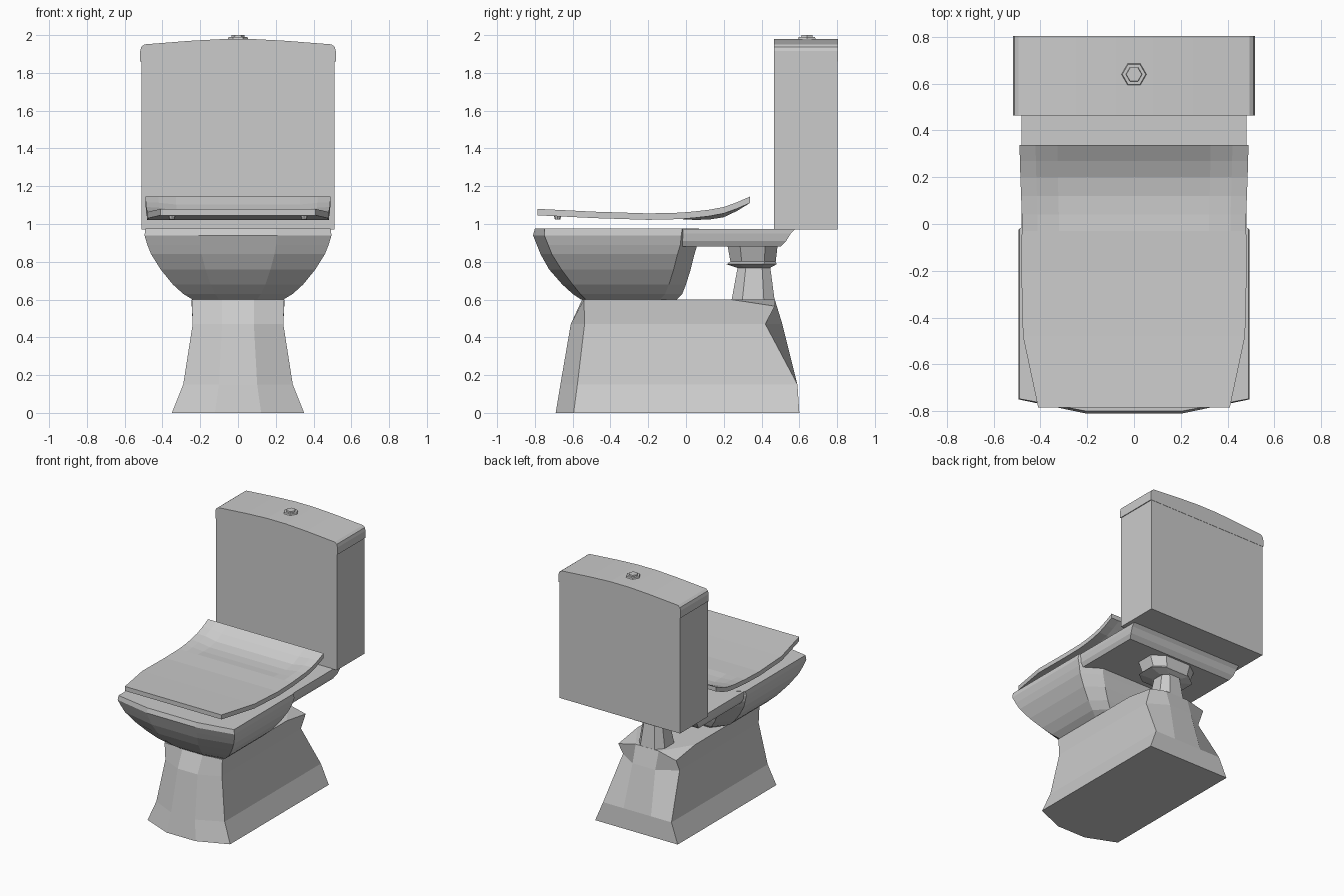
import bpy
import bmesh
from math import pi
from mathutils import Matrix

cube = bpy.data.objects.get("Cube")
if cube:
    bpy.data.objects.remove(cube, do_unlink=True)

# Single ceramic colour
ceramic = bpy.data.materials.new("grey ceramic")
colour = (0.6, 0.6, 0.6, 1)
ceramic.diffuse_color = colour
ceramic.use_nodes = True
for node in ceramic.node_tree.nodes:
    if node.type == 'BSDF_PRINCIPLED':
        node.inputs["Base Color"].default_value = colour


def finish(name, bm):
    bmesh.ops.recalc_face_normals(bm, faces=bm.faces)
    mesh = bpy.data.meshes.new(name)
    bm.to_mesh(mesh)
    bm.free()
    mesh.materials.append(ceramic)
    obj = bpy.data.objects.new(name, mesh)
    bpy.context.collection.objects.link(obj)
    return obj


def loft(name, rings):
    """Skin a list of equal-length rings and cap both ends."""
    bm = bmesh.new()
    loops = [[bm.verts.new(p) for p in ring] for ring in rings]
    for a, b in zip(loops, loops[1:]):
        for i in range(len(a)):
            j = (i + 1) % len(a)
            bm.faces.new((a[i], a[j], b[j], b[i]))
    caps = [bm.faces.new(loops[0]), bm.faces.new(loops[-1])]
    bmesh.ops.triangulate(bm, faces=caps)
    return finish(name, bm)


def mirrored(half):
    """Close a right-hand half outline into a full symmetric ring."""
    return half + [(-x, y, z) for x, y, z in reversed(half)]


def octagon(z, w, y0, y1):
    c = (y1 - y0) * 0.25
    return mirrored([(w * 0.55, y0, z), (w, y0 + c, z),
                     (w, y1 - c, z), (w * 0.55, y1, z)])


def disc(name, radius, top_radius, z0, z1, x, y, sides):
    bm = bmesh.new()
    bmesh.ops.create_cone(bm, cap_ends=True, segments=sides, radius1=radius,
                          radius2=top_radius, depth=z1 - z0,
                          matrix=Matrix.Translation((x, y, (z0 + z1) / 2))
                          @ Matrix.Rotation(pi / 2, 4, 'Z'))
    return finish(name, bm)


# Pedestal: height, half width, front, front corner, rear corner, rear middle
pedestal = []
for z, w, front, corner, rear, back in (
        (0, 0.35, -0.69, -0.595, 0.60, 0.60),
        (0.15, 0.29, -0.665, -0.575, 0.59, 0.59),
        (0.47, 0.24, -0.61, -0.537, 0.42, 0.51),
        (0.60, 0.245, -0.55, -0.54, 0.47, 0.47)):
    drop = 0.035 if z == 0.60 else 0
    pedestal.append(mirrored([(w * 0.35, front, z), (w, corner, z),
                              (w, 0.24, z), (w, rear, z - drop),
                              (w * 0.4, back, z)]))
loft("pedestal", pedestal)

# Bowl: height, half width, front, front corner, back
bowl = []
for z, w, front, corner, back in (
        (0.60, 0.24, -0.555, -0.53, -0.05),
        (0.63, 0.29, -0.60, -0.56, -0.02),
        (0.68, 0.345, -0.655, -0.60, 0.0),
        (0.76, 0.41, -0.725, -0.66, 0.025),
        (0.84, 0.46, -0.77, -0.71, 0.045),
        (0.89, 0.48, -0.79, -0.73, 0.06),
        (0.94, 0.495, -0.81, -0.75, 0.065),
        (0.975, 0.49, -0.80, -0.748, 0.07)):
    bowl.append(mirrored([(w * 0.42, front, z), (w, corner, z),
                          (w, back - 0.09, z), (w * 0.7, back, z)]))
loft("bowl", bowl)

# Shelf joining the bowl to the tank
loft("rear_shelf", [
    mirrored([(w, -0.1, z), (w, back, z)])
    for z, w, back in ((0.88, 0.455, 0.50), (0.91, 0.472, 0.53),
                       (0.95, 0.48, 0.555), (0.974, 0.482, 0.58))])

# Support column and its flared collar
loft("support_column", [octagon(0.59, 0.11, 0.24, 0.47),
                        octagon(0.78, 0.08, 0.275, 0.445)])
loft("support_collar", [octagon(0.768, 0.10, 0.27, 0.445),
                        octagon(0.787, 0.19, 0.215, 0.48),
                        octagon(0.802, 0.17, 0.235, 0.475),
                        octagon(0.885, 0.20, 0.22, 0.485)])

# Tank and its arched cover
loft("tank", [mirrored([(0.512, 0.467, z), (0.512, 0.803, z)])
              for z in (0.972, 1.87)])
cover = [(0.518, 1.86), (0.518, 1.915), (0.512, 1.938), (0.495, 1.951),
         (0.25, 1.97), (0.08, 1.979)]
loft("tank_cover", [mirrored([(x, y, z) for x, z in cover])
                    for y in (0.465, 0.805)])

# Flush button
disc("button_flange", 0.055, 0.05, 1.975, 1.989, 0, 0.64, 6)
disc("button_stem", 0.025, 0.025, 1.985, 1.993, 0, 0.64, 6)
disc("button_cap", 0.035, 0.033, 1.991, 2.0, 0, 0.64, 6)

# Seat lid: distance, half width, top height, depth of the dished middle
lid = []
for y, w, z, dish in ((-0.785, 0.41, 1.08, 0), (-0.48, 0.475, 1.065, 0),
                      (-0.2, 0.482, 1.056, 0), (-0.03, 0.48, 1.06, 0),
                      (0.04, 0.48, 1.066, 0.01), (0.12, 0.483, 1.075, 0.018),
                      (0.2, 0.486, 1.09, 0.02), (0.27, 0.488, 1.115, 0.012),
                      (0.338, 0.49, 1.145, 0)):
    across = [(w, 0), (w * 0.86, dish * 0.2), (w * 0.67, dish)]
    across += [(-x, d) for x, d in reversed(across)]
    top = [(x, y, z - d) for x, d in across]
    lid.append(top + [(x, y, h - 0.034) for x, y, h in reversed(top)])
loft("seat_lid", lid)

# Rubber feet under the lid
for side, label in ((1, "left"), (-1, "right")):
    disc("lid_foot_" + label, 0.014, 0.02, 1.024, 1.045, side * 0.35, -0.68, 8)
